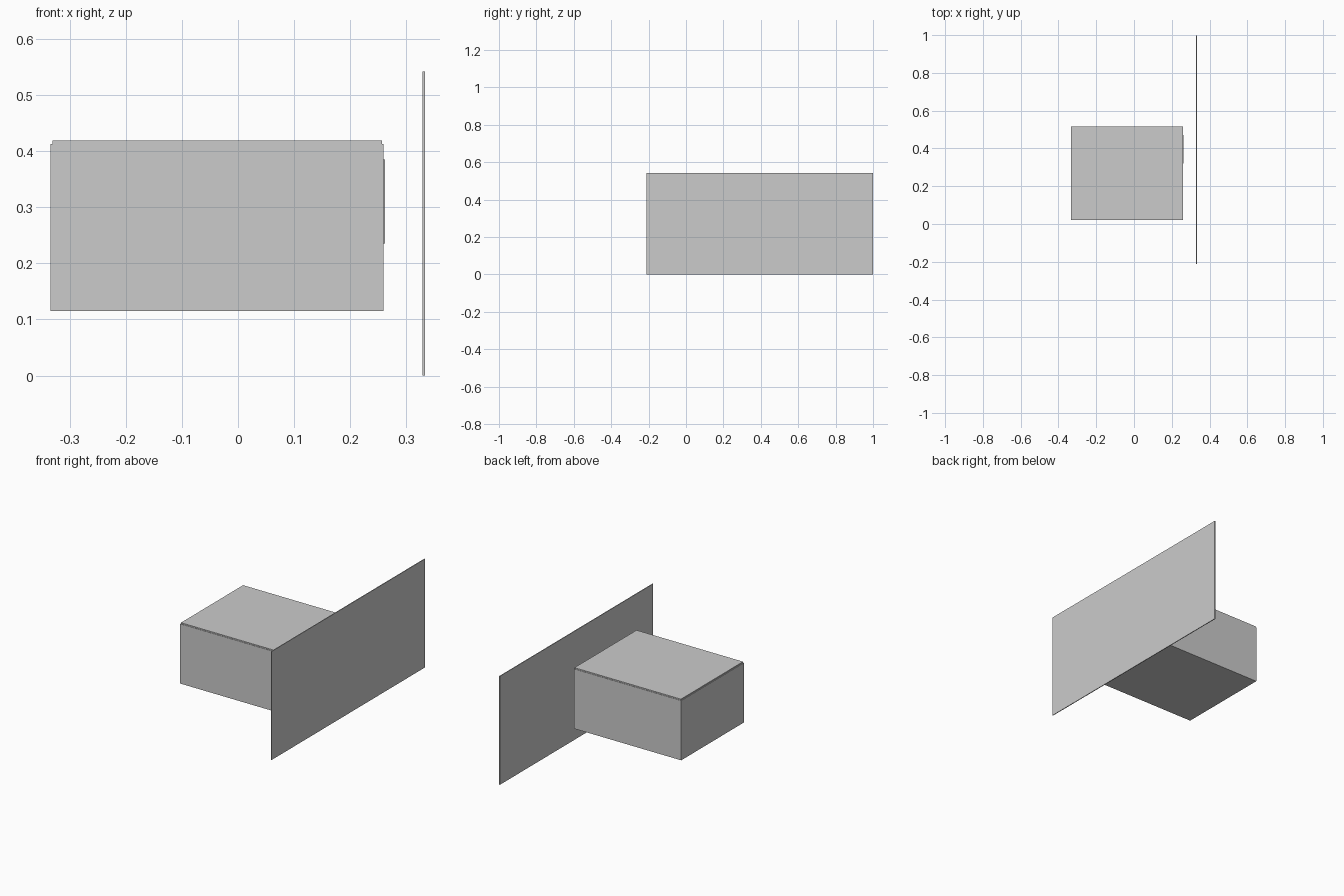
import bpy

if "Cube" in bpy.data.objects:
    bpy.data.objects.remove(bpy.data.objects["Cube"])


def block(name, lo, hi):
    """Box spanning two opposite corners."""
    bpy.ops.mesh.primitive_cube_add(size=1, location=[(a + b) / 2 for a, b in zip(lo, hi)])
    ob = bpy.context.object
    ob.name = name
    ob.scale = [b - a for a, b in zip(lo, hi)]
    bpy.ops.object.transform_apply(location=False, rotation=False, scale=True)
    return ob


# Main body with its thin lid, slightly inset
block("cabinet_body", (-0.334, 0.021, 0.115), (0.259, 0.515, 0.413))
block("cabinet_lid", (-0.331, 0.023, 0.413), (0.257, 0.513, 0.419))

# Thin raised plate on the side facing the panel
block("side_plate", (0.259, 0.32, 0.235), (0.262, 0.47, 0.385))

# Tall freestanding panel with a narrow strip along its front edge
block("upright_panel", (0.329, -0.195, 0.0), (0.333, 0.999, 0.542))
block("panel_edge_strip", (0.329, -0.211, 0.0), (0.333, -0.195, 0.542))
